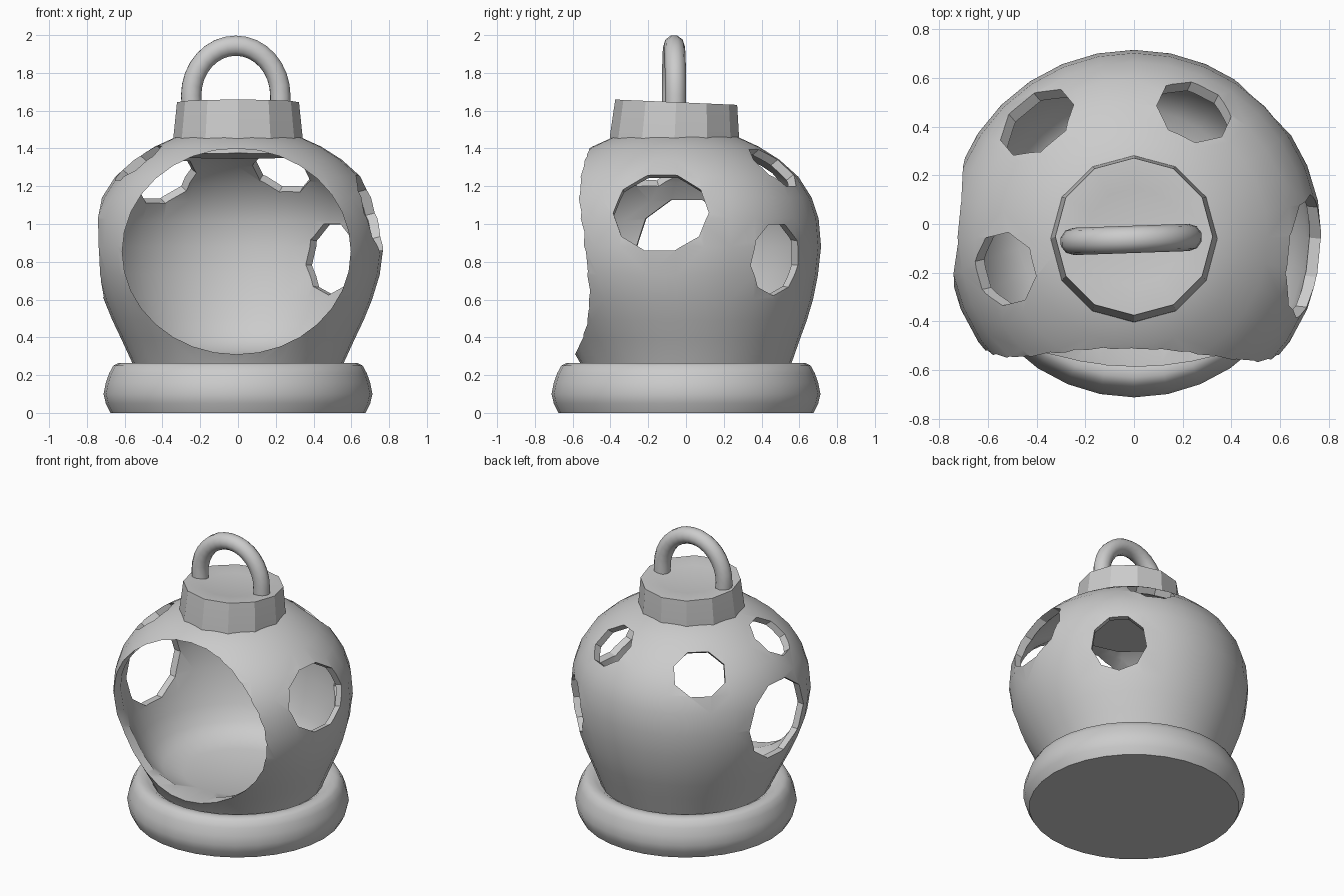
import bpy, bmesh, math
from mathutils import Vector, Matrix

if "Cube" in bpy.data.objects:
    bpy.data.objects.remove(bpy.data.objects["Cube"])


def finish(obj, angle=30):
    bpy.ops.object.select_all(action='DESELECT')
    obj.select_set(True)
    bpy.context.view_layer.objects.active = obj
    bpy.ops.object.shade_smooth_by_angle(angle=math.radians(angle))


def lean(z):
    # body axis drifts slightly to the front above the base
    return -0.055 * max(0.0, min(1.0, (z - 0.26) / 0.5))


def lathe(name, profiles, sides, shift=lambda z: 0.0):
    bm = bmesh.new()
    for profile in profiles:
        rings = []
        for r, z in profile:
            rings.append([bm.verts.new((r * math.cos(2 * math.pi * i / sides),
                                        r * math.sin(2 * math.pi * i / sides) + shift(z), z))
                          for i in range(sides)])
        for a, b in zip(rings, rings[1:]):
            for i in range(sides):
                j = (i + 1) % sides
                bm.faces.new((a[i], a[j], b[j], b[i]))
    bmesh.ops.remove_doubles(bm, verts=bm.verts, dist=1e-5)
    mesh = bpy.data.meshes.new(name)
    bm.to_mesh(mesh)
    bm.free()
    obj = bpy.data.objects.new(name, mesh)
    bpy.context.collection.objects.link(obj)
    return obj


def cut(obj, center, direction, rx, ry, depth, sides, spin=0.0):
    # elliptical prism cutter pointing along direction
    bm = bmesh.new()
    bmesh.ops.create_cone(bm, cap_ends=True, segments=sides, radius1=1, radius2=1, depth=depth,
                          matrix=Matrix.Rotation(spin, 4, 'Z'))
    rot = Vector(direction).to_track_quat('Z', 'Y').to_matrix().to_4x4()
    bm.transform(Matrix.Translation(center) @ rot @ Matrix.Diagonal((rx, ry, 1, 1)))
    mesh = bpy.data.meshes.new("cutter")
    bm.to_mesh(mesh)
    bm.free()
    cutter = bpy.data.objects.new("cutter", mesh)
    cutter.hide_render = True
    bpy.context.collection.objects.link(cutter)
    mod = obj.modifiers.new("opening", 'BOOLEAN')
    mod.operation = 'DIFFERENCE'
    mod.solver = 'EXACT'
    mod.object = cutter
    bpy.context.view_layer.objects.active = obj
    bpy.ops.object.modifier_apply(modifier=mod.name)
    bpy.data.objects.remove(cutter)


# Rounded base
base = lathe("base", [[(0, 0), (0.675, 0), (0.70, 0.05), (0.712, 0.10), (0.70, 0.16), (0.682, 0.21),
                       (0.66, 0.25), (0.63, 0.265), (0.585, 0.262), (0.55, 0.24), (0, 0.24)]], 32)
finish(base, 40)

# Hollow round body: outer shell going up, inner shell coming down
outer = [(0, 0.2), (0.535, 0.2), (0.56, 0.265), (0.615, 0.385), (0.665, 0.49), (0.71, 0.60), (0.75, 0.73),
         (0.77, 0.88), (0.757, 1.03), (0.72, 1.14), (0.65, 1.25), (0.55, 1.34), (0.44, 1.41),
         (0.33, 1.46), (0, 1.52)]
inner = [(0, 1.47), (0.31, 1.415), (0.42, 1.37), (0.52, 1.305), (0.61, 1.22), (0.675, 1.12),
         (0.712, 1.02), (0.725, 0.88), (0.706, 0.735), (0.667, 0.61), (0.62, 0.50), (0.56, 0.395),
         (0.48, 0.33), (0.35, 0.295), (0, 0.28)]
body = lathe("body", [outer, inner], 32, lean)

# Large front opening
cut(body, (-0.008, -0.75, 0.855), (0, -1, 0), 0.605, 0.545, 0.8, 32)

# Side and back windows: centre, half width, half height, sides
heart = Vector((0, -0.055, 0.87))
windows = [((0.72, -0.135, 1.065), 0.255, 0.22, 10),
           ((-0.75, 0.01, 0.87), 0.27, 0.27, 10),
           ((0.52, 0.47, 0.815), 0.18, 0.195, 9),
           ((-0.40, 0.42, 1.25), 0.175, 0.16, 8),
           ((0.24, 0.45, 1.29), 0.16, 0.155, 8),
           ((-0.53, -0.185, 1.325), 0.155, 0.155, 8)]
for center, rx, ry, sides in windows:
    cut(body, Vector(center), Vector(center) - heart, rx, ry, 0.5, sides, math.pi / sides)
finish(body, 32)

# Twelve-sided cap with shallow dish, tipped slightly back
cap = lathe("cap", [[(0, -0.1), (0.345, -0.1), (0.342, 0), (0.323, 0.185), (0.24, 0.185),
                     (0.20, 0.178), (0, 0.178)]], 12)
cap.location = (0, -0.06, 1.46)
cap.rotation_euler = (math.radians(-2.5), 0, 0)
finish(cap, 25)

# Arched carrying loop
curve = bpy.data.curves.new("handle", 'CURVE')
curve.dimensions = '3D'
curve.bevel_depth = 0.056
curve.bevel_resolution = 3
curve.use_fill_caps = True
path = [(-0.243, 1.60)]
for i in range(17):
    a = math.pi * (1 - i / 16)
    path.append((-0.012 + 0.236 * math.cos(a), 1.68 + 0.264 * math.sin(a)))
path.append((0.225, 1.60))
spline = curve.splines.new('POLY')
spline.points.add(len(path) - 1)
for p, (x, z) in zip(spline.points, path):
    p.co = (x, -0.063 + 0.035 * x, z, 1)
handle = bpy.data.objects.new("handle", curve)
bpy.context.collection.objects.link(handle)
bpy.ops.object.select_all(action='DESELECT')
handle.select_set(True)
bpy.context.view_layer.objects.active = handle
bpy.ops.object.convert(target='MESH')
finish(bpy.context.view_layer.objects.active, 50)
